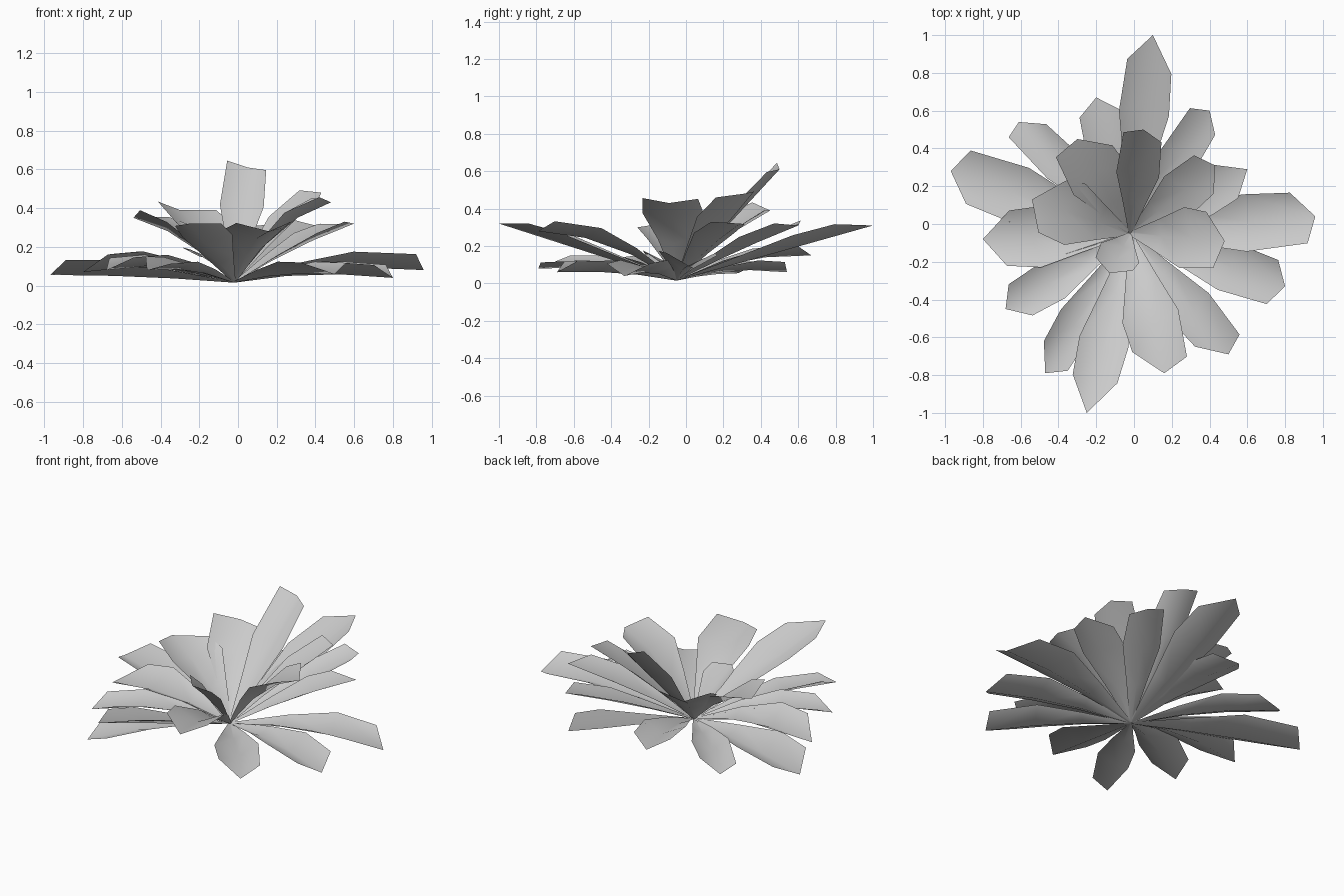
import bpy
from mathutils import Vector

BASE = Vector((-0.02, -0.05, 0.015))

# Each leaf: tip x, y, z, half width, end of left edge, end of right edge, roll, arch
LOWER = [
    (0.96, 0.04, 0.08, 0.16, 0.88, 0.95, -0.01, 0.04),
    (0.80, -0.33, 0.04, 0.14, 0.91, 0.93, 0.00, 0.03),
    (0.50, -0.69, 0.06, 0.13, 0.95, 0.83, 0.00, 0.02),
    (-0.47, -0.79, 0.08, 0.11, 0.92, 0.84, -0.02, 0.03),
    (-0.68, -0.45, 0.08, 0.12, 0.87, 0.90, 0.00, 0.05),
    (-0.80, -0.08, 0.07, 0.17, 0.85, 0.82, 0.00, 0.05),
    (-0.97, 0.28, 0.055, 0.16, 0.87, 0.94, 0.01, 0.01),
    (-0.61, 0.54, 0.06, 0.11, 0.98, 0.87, 0.00, 0.03),
]
MIDDLE = [
    (0.10, 1.00, 0.31, 0.14, 0.88, 0.83, -0.01, 0.00),
    (0.40, 0.60, 0.31, 0.11, 0.96, 0.90, 0.00, 0.01),
    (0.60, 0.29, 0.32, 0.13, 0.81, 0.86, 0.00, 0.02),
    (0.16, -0.79, 0.28, 0.16, 0.95, 0.83, 0.00, 0.06),
    (-0.25, -1.00, 0.32, 0.14, 0.82, 0.83, 0.01, 0.00),
    (-0.20, 0.67, 0.15, 0.13, 0.90, 0.88, 0.00, 0.04),
]
UPPER = [
    (0.43, 0.31, 0.48, 0.13, 0.95, 0.87, 0.00, 0.02),
    (-0.30, 0.45, 0.39, 0.17, 1.00, 0.84, 0.00, 0.03),
    (0.05, 0.50, 0.61, 0.12, 1.00, 0.95, 0.01, 0.00),
    (-0.54, 0.13, 0.35, 0.18, 0.89, 0.80, 0.01, 0.05),
    (0.48, -0.09, 0.43, 0.17, 0.85, 0.97, 0.01, 0.07),
    (-0.13, -0.26, 0.30, 0.12, 0.83, 0.95, 0.00, 0.02),
]


def add_leaf(verts, faces, cup, x, y, z, half, end_l, end_r, roll, arch):
    """Narrow-based channelled leaf: three columns, four rows, pointed end."""
    span = Vector((x, y, z)) - BASE
    side = Vector((-span.y, span.x, 0)).normalized()
    normal = span.cross(side).normalized()
    start = len(verts)
    rows = [(0, 0, 0, 0.06), (0.33, 0.33, 0.33, 0.52),
            (0.62, 0.66, 0.62, 0.95), (end_l, 1.0, end_r, 0.86)]
    for t_left, t_mid, t_right, width in rows:
        for t, sign in ((t_left, 1), (t_mid, 0), (t_right, -1)):
            p = BASE + span * t + Vector((0, 0, arch * 4 * t * (1 - t)))
            p += side * sign * half * width
            p += normal * abs(sign) * cup * half * width
            p.z += sign * roll * t
            verts.append(p)
    for r in range(3):
        for c in range(2):
            a = start + r * 3 + c
            faces.append((a, a + 3, a + 4, a + 1))


def build_tier(name, leaves, cup):
    """cup: how far the leaf edges rise above the midrib."""
    verts, faces = [], []
    for leaf in leaves:
        add_leaf(verts, faces, cup, *leaf)
    mesh = bpy.data.meshes.new(name)
    mesh.from_pydata(verts, [], faces)
    mesh.shade_smooth()
    obj = bpy.data.objects.new(name, mesh)
    bpy.context.collection.objects.link(obj)


# Rosette in three tiers
build_tier("lower_leaves", LOWER, 0.5)
build_tier("middle_leaves", MIDDLE, 0.42)
build_tier("upper_leaves", UPPER, 0.36)
